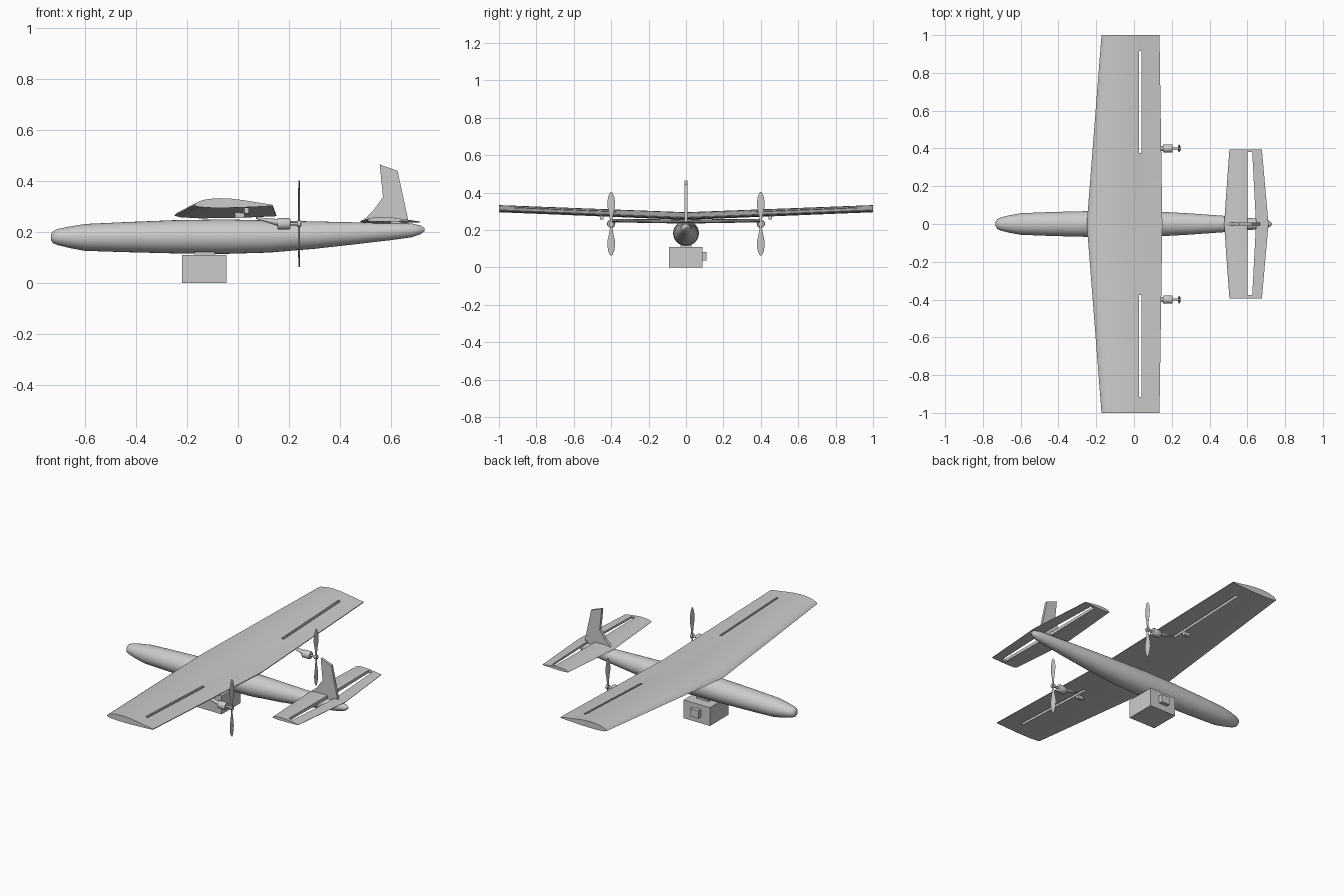
import bpy, math
from mathutils import Vector

cube = bpy.data.objects.get("Cube")
if cube:
    bpy.data.objects.remove(cube, do_unlink=True)

grey = bpy.data.materials.new("plain grey")
grey.use_nodes = True
COLOR = (0.6, 0.6, 0.6, 1)
grey.diffuse_color = COLOR
grey.node_tree.nodes["Principled BSDF"].inputs["Base Color"].default_value = COLOR


def add_mesh(name, verts, faces, smooth=None):
    mesh = bpy.data.meshes.new(name)
    mesh.from_pydata(verts, [], faces)
    mesh.materials.append(grey)
    obj = bpy.data.objects.new(name, mesh)
    bpy.context.collection.objects.link(obj)
    bpy.ops.object.select_all(action="DESELECT")
    obj.select_set(True)
    bpy.context.view_layer.objects.active = obj
    bpy.ops.object.mode_set(mode="EDIT")
    bpy.ops.mesh.select_all(action="SELECT")
    bpy.ops.mesh.normals_make_consistent(inside=False)
    bpy.ops.object.mode_set(mode="OBJECT")
    if smooth:
        bpy.ops.object.shade_smooth_by_angle(angle=math.radians(smooth))
    return obj


def loft(name, rings, smooth=40):
    """Skin a row of equal rings and cap both ends."""
    n = len(rings[0])
    verts = [p for ring in rings for p in ring]
    faces = [(r * n + i, r * n + (i + 1) % n, (r + 1) * n + (i + 1) % n, (r + 1) * n + i)
             for r in range(len(rings) - 1) for i in range(n)]
    faces += [tuple(range(n)), tuple(range(len(verts) - n, len(verts)))]
    return add_mesh(name, verts, faces, smooth)


def x_ring(x, y, z, ry, rz, n=32):
    turn = [2 * math.pi * i / n for i in range(n)]
    return [(x, y + ry * math.cos(a), z + rz * math.sin(a)) for a in turn]


def box(name, lo, hi):
    rings = [[(lo[0], lo[1], z), (hi[0], lo[1], z), (hi[0], hi[1], z), (lo[0], hi[1], z)]
             for z in (lo[2], hi[2])]
    return loft(name, rings, None)


def prism_z(name, outline, z0, z1):
    return loft(name, [[(x, y, z) for x, y in outline] for z in (z0, z1)], None)


def cut(target, cutter):
    mod = target.modifiers.new("slot", "BOOLEAN")
    mod.operation = "DIFFERENCE"
    mod.solver = "EXACT"
    mod.object = cutter
    cutter.hide_render = True
    cutter.hide_set(True)
    cutter.display_type = "WIRE"


# Airfoil outline: fraction of chord, fraction of thickness
FOIL = [(0, 0), (.02, .3), (.07, .6), (.15, .83), (.25, .96), (.35, 1), (.48, .93), (.62, .74),
        (.8, .42), (1, .08), (1, -.08), (.8, -.2), (.55, -.32), (.25, -.36), (.06, -.22)]


def foil_ring(y, x0, x1, z, thick):
    return [(x0 + u * (x1 - x0), y, z + v * thick) for u, v in FOIL]


# Fuselage: x, bottom, top, half width
HULL = [(-.732, .168, .192, .012), (-.725, .157, .204, .025), (-.705, .149, .213, .035),
        (-.66, .138, .222, .046), (-.6, .127, .232, .057), (-.45, .122, .239, .063),
        (-.25, .117, .247, .068), (-.05, .115, .25, .069), (.12, .12, .246, .066),
        (.3, .135, .242, .056), (.48, .155, .238, .043), (.6, .169, .236, .033),
        (.68, .18, .234, .026), (.715, .192, .226, .017), (.73, .204, .216, .006)]
loft("fuselage", [x_ring(x, 0, (b + t) / 2, w, (t - b) / 2) for x, b, t, w in HULL])

# Wing with dihedral
wing = loft("wing", [foil_ring(-1, -.172, .135, .305, .028),
                     foil_ring(0, -.25, .15, .265, .03),
                     foil_ring(1, -.172, .135, .305, .028)], 30)

# Tailplane with elevator gap
tail = loft("tailplane", [foil_ring(-.395, .505, .677, .246, .014),
                          foil_ring(0, .477, .712, .24, .016),
                          foil_ring(.395, .505, .677, .246, .014)], 30)
gap = [(.6, -.375), (.626, -.375), (.646, 0), (.626, .38), (.6, .38)]
cut(tail, prism_z("elevator_gap_cutter", gap, .15, .35))

# Fin with swept dorsal fillet
FIN = [(.475, .232), (.53, .285), (.568, .337), (.555, .465), (.625, .44), (.67, .232)]
loft("fin", [[(x, y, z) for x, z in FIN] for y in (-.008, .008)], None)

# Camera box under the fuselage
box("payload_box", (-.22, -.09, 0), (-.045, .087, .11))
box("payload_mount", (-.17, -.03, .105), (-.09, .03, .125))
box("payload_lens", (-.16, .08, .037), (-.105, .11, .083))

# Blade: distance from hub, half width
BLADE = [(.0, .006), (.025, .007), (.055, .012), (.09, .02), (.115, .021),
         (.145, .016), (.162, .009), (.17, .003)]

for side, s in (("left", 1), ("right", -1)):
    y, z = s * .4, .233
    # Aileron slot
    slot = [(.026, s * .375), (.041, s * .375), (.041, s * .915), (.026, s * .915)]
    cut(wing, prism_z(side + "_aileron_cutter", slot, .15, .45))
    # Motor, strut, shaft and hub
    loft(side + "_motor_strut", [x_ring(.07, y, .256, .005, .003, 12),
                                 x_ring(.16, y, .237, .014, .014, 12)])
    loft(side + "_motor", [x_ring(x, y, z, r, r, 24)
                           for x, r in ((.154, .019), (.158, .022), (.2, .022), (.205, .019))])
    loft(side + "_shaft", [x_ring(x, y, z, .006, .006, 12) for x in (.2, .248)])
    loft(side + "_hub", [x_ring(x, y, z, .013, .013, 16) for x in (.232, .246)])
    # Twisted propeller blades
    for label, d in (("upper", 1), ("lower", -1)):
        rings = []
        for r, w in BLADE:
            twist = math.radians(12) * (1 - r / .17) * d
            ring = []
            for i in range(12):
                a = math.tau * i / 12
                p, q = w * math.cos(a), .003 * math.sin(a)
                ring.append((.239 + q * math.cos(twist) + p * math.sin(twist),
                             y + p * math.cos(twist) - q * math.sin(twist), z + d * r))
            rings.append(ring)
        loft(side + "_" + label + "_blade", rings)
    # Aileron servo under the wing
    box(side + "_servo", (-.012, s * .45 - .01, .256), (.025, s * .45 + .01, .285))
